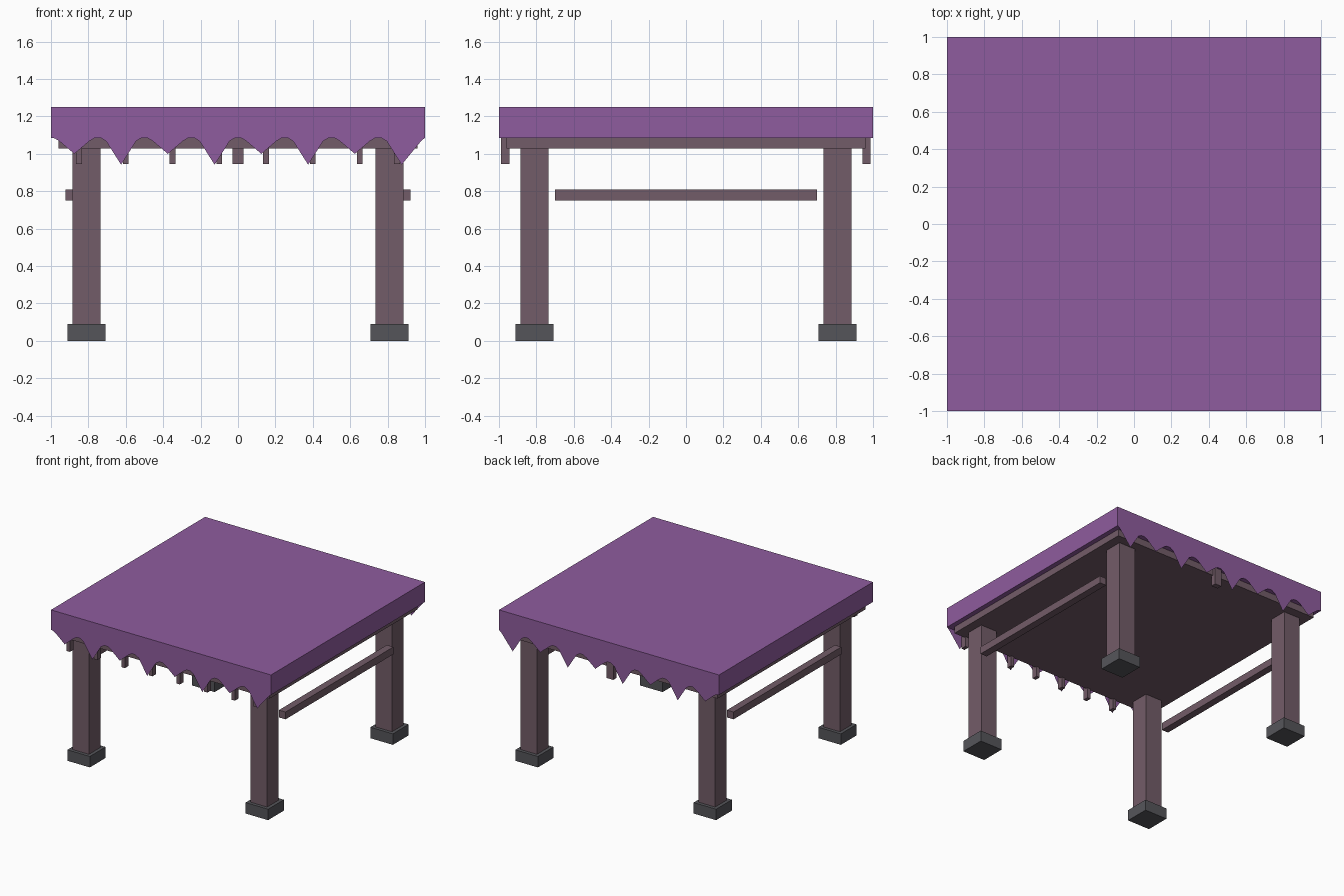
import bpy, bmesh

if "Cube" in bpy.data.objects:
    bpy.data.objects.remove(bpy.data.objects["Cube"])


def material(name, rgb):
    m = bpy.data.materials.new(name)
    m.diffuse_color = (*rgb, 1)
    m.use_nodes = True
    m.node_tree.nodes["Principled BSDF"].inputs["Base Color"].default_value = m.diffuse_color
    return m


PURPLE = material("purple_cloth", (0.275, 0.107, 0.342))
BROWN = material("brown_wood", (0.171, 0.107, 0.138))
GREY = material("dark_stone", (0.091, 0.091, 0.102))


def finish(name, bm, mat):
    me = bpy.data.meshes.new(name)
    bm.to_mesh(me)
    bm.free()
    me.materials.append(mat)
    ob = bpy.data.objects.new(name, me)
    bpy.context.collection.objects.link(ob)
    return ob


def box(name, lo, hi, mat):
    bm = bmesh.new()
    bmesh.ops.create_cube(bm, size=1)
    for v in bm.verts:
        v.co = [(a + b) / 2 + c * (b - a) for a, b, c in zip(lo, hi, v.co)]
    return finish(name, bm, mat)


# Cloth top and wooden board under it
box("cloth_top", (-1, -1, 1.086), (1, 1, 1.25), PURPLE)
box("table_board", (-0.96, -0.96, 1.03), (0.96, 0.96, 1.087), BROWN)

# Scalloped cloth edge: alternating short and long points, rounded notches
profile = [(-1, 1.086), (-0.98, 1.083), (-0.955, 1.068)]
for i in range(8):
    x = -0.875 + 0.25 * i
    profile.append((x, 0.942 if i % 2 else 1.0))
    if i < 7:
        n = x + 0.125
        profile += [(n - 0.045, 1.068), (n - 0.015, 1.086),
                    (n + 0.015, 1.086), (n + 0.045, 1.068)]
profile += [(0.98, 1.07), (1, 1.086)]
for side, y in (("front", -1), ("back", 1)):
    bm = bmesh.new()
    # one thin strip of quads from the cloth down to the scalloped line
    top = [bm.verts.new((x, y, 1.09)) for x, z in profile]
    low = [bm.verts.new((x, y, z)) for x, z in profile]
    for i in range(len(profile) - 1):
        f = [low[i], low[i + 1], top[i + 1], top[i]]
        bm.faces.new(f if y < 0 else f[::-1])
    finish(side + "_cloth_edge", bm, PURPLE)

# Legs, feet and side rails
for sx, xn in ((-1, "left"), (1, "right")):
    for sy, yn in ((-1, "front"), (1, "back")):
        cx, cy = sx * 0.81, sy * 0.81
        box(f"{yn}_{xn}_leg", (cx - 0.075, cy - 0.075, 0.004),
            (cx + 0.075, cy + 0.075, 1.04), BROWN)
        box(f"{yn}_{xn}_foot", (cx - 0.102, cy - 0.102, 0),
            (cx + 0.102, cy + 0.102, 0.09), GREY)
    cx = sx * 0.892
    box(xn + "_rail", (cx - 0.03, -0.7, 0.75), (cx + 0.03, 0.7, 0.81), BROWN)

# Pegs hanging behind the cloth edge
for i, x in enumerate([-0.85 + 0.25 * k for k in range(7)] + [0.85]):
    box(f"front_peg_{i + 1}", (x - 0.015, -0.99, 0.945), (x + 0.015, -0.945, 1.087), BROWN)
box("back_peg", (-0.03, 0.943, 0.945), (0.03, 0.987, 1.087), BROWN)
